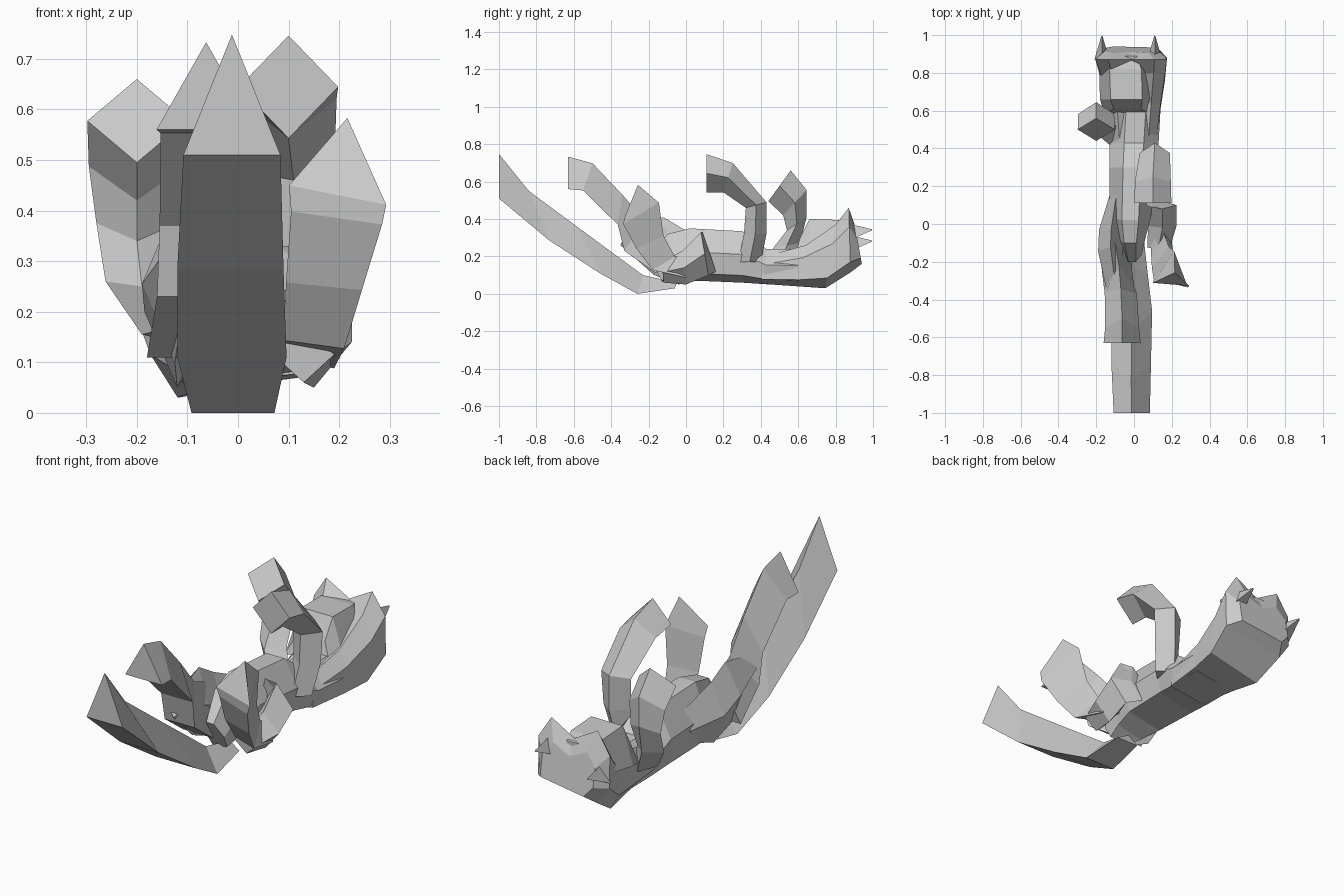
import bpy, bmesh

TRI = [(0, 1), (1, 0), (-1, 0)]
FOOT = [(.2, 1), (1, -.12), (-1, .13)]
DIAMOND = [(0, 1), (1, .5), (0, 0), (-1, .5)]
TORSO = [(-.4, 1), (.4, 1), (1, .55), (.85, .14), (-.75, 0), (-1, .5)]
HEAD = [(0, .8), (.65, 1), (1, .7), (1, .16), (-.68, 0), (-1, .25), (-1, .7), (-.65, 1)]
BOX = [(-.6, 1), (.6, 1), (1, 0), (-1, 0)]


def loft(name, shape, stations):
    """Each station: centre x, half width, upper (y, z), lower (y, z)."""
    bm = bmesh.new()
    rings = []
    for x, w, yt, zt, yb, zb in stations:
        rings.append([bm.verts.new((x + u * w, yb + v * (yt - yb), zb + v * (zt - zb)))
                      for u, v in shape])
    n = len(shape)
    for a, b in zip(rings, rings[1:]):
        for i in range(n):
            j = (i + 1) % n
            bm.faces.new((a[i], a[j], b[j], b[i]))
    bm.faces.new(rings[0])
    bm.faces.new(rings[-1][::-1])
    bmesh.ops.recalc_face_normals(bm, faces=bm.faces)
    mesh = bpy.data.meshes.new(name)
    bm.to_mesh(mesh)
    bm.free()
    ob = bpy.data.objects.new(name, mesh)
    bpy.context.collection.objects.link(ob)
    return ob


# Body lying on its back
loft("torso", TORSO, [
    (-.01, .05, -.20, .20, -.12, .05),
    (-.02, .08, -.10, .32, -.05, .06),
    (-.02, .11, .02, .35, .06, .07),
    (-.01, .12, .30, .335, .30, .06),
    (0, .13, .43, .24, .42, .052),
    (.01, .13, .60, .24, .60, .042)])

# Head, slightly rolled, with raised brows and the face turned upwards
loft("head", HEAD, [
    (0, .115, .42, .20, .40, .054),
    (0, .14, .64, .26, .60, .04),
    (-.005, .168, .80, .37, .745, .03),
    (-.015, .19, .87, .46, .88, .115),
    (-.015, .14, .905, .36, .94, .16)])
loft("muzzle", BOX, [
    (-.035, .12, .61, .30, .58, .20),
    (-.04, .14, .66, .40, .66, .22),
    (-.045, .14, .82, .395, .82, .25),
    (-.04, .09, .89, .38, .89, .25)])

# Small pointed ears
for x, z in ((-.17, .285), (.11, .345)):
    loft("ear", TRI, [
        (x, .04, .87, z + .03, .87, z - .06),
        (x, .003, .995, z, .995, z - .005)])

# Thick tail curling upwards
loft("tail", TRI, [
    (-.012, .096, -1, .748, -1, .51),
    (-.015, .105, -.84, .55, -.73, .285),
    (-.012, .108, -.57, .35, -.46, .11),
    (-.01, .082, -.23, .10, -.26, 0),
    (-.01, .06, -.05, .06, -.06, .03)])

# Raised right-side front leg, bent at the wrist
loft("front_leg_right", DIAMOND, [
    (.10, .098, .11, .746, .11, .543),
    (.10, .095, .25, .70, .20, .543),
    (.11, .08, .43, .49, .32, .46),
    (.11, .072, .43, .32, .31, .32),
    (.09, .065, .40, .17, .28, .17)])

# Other front leg
loft("front_leg_left", DIAMOND, [
    (-.20, .098, .56, .66, .44, .495),
    (-.20, .095, .645, .555, .52, .42),
    (-.20, .08, .645, .41, .54, .34),
    (-.19, .072, .61, .27, .47, .25),
    (-.13, .06, .56, .14, .42, .17)])

# Stretched hind leg
loft("hind_leg_left", TRI, [
    (-.063, .098, -.63, .733, -.63, .56),
    (-.063, .09, -.50, .698, -.55, .553),
    (-.07, .085, -.34, .53, -.365, .37),
    (-.08, .08, -.22, .39, -.33, .23),
    (-.10, .08, -.10, .34, -.16, .11)])
loft("thigh_left", DIAMOND, [
    (-.10, .05, -.31, .36, -.35, .26),
    (-.125, .065, -.12, .41, -.17, .10),
    (-.12, .065, -.02, .35, -.04, .05),
    (-.09, .04, .18, .26, .12, .10)])

# Folded hind leg
loft("thigh_right", DIAMOND, [
    (.08, .04, .09, .33, .16, .12),
    (.15, .075, .08, .33, .12, .10),
    (.15, .075, -.02, .23, 0, .05),
    (.13, .06, -.13, .17, -.12, .06)])
loft("hind_foot_right", FOOT, [
    (.197, .096, -.257, .583, -.32, .43),
    (.195, .09, -.145, .487, -.315, .385),
    (.17, .075, -.12, .31, -.25, .25),
    (.15, .06, -.06, .20, -.165, .135),
    (.14, .05, .03, .20, .0, .10)])
